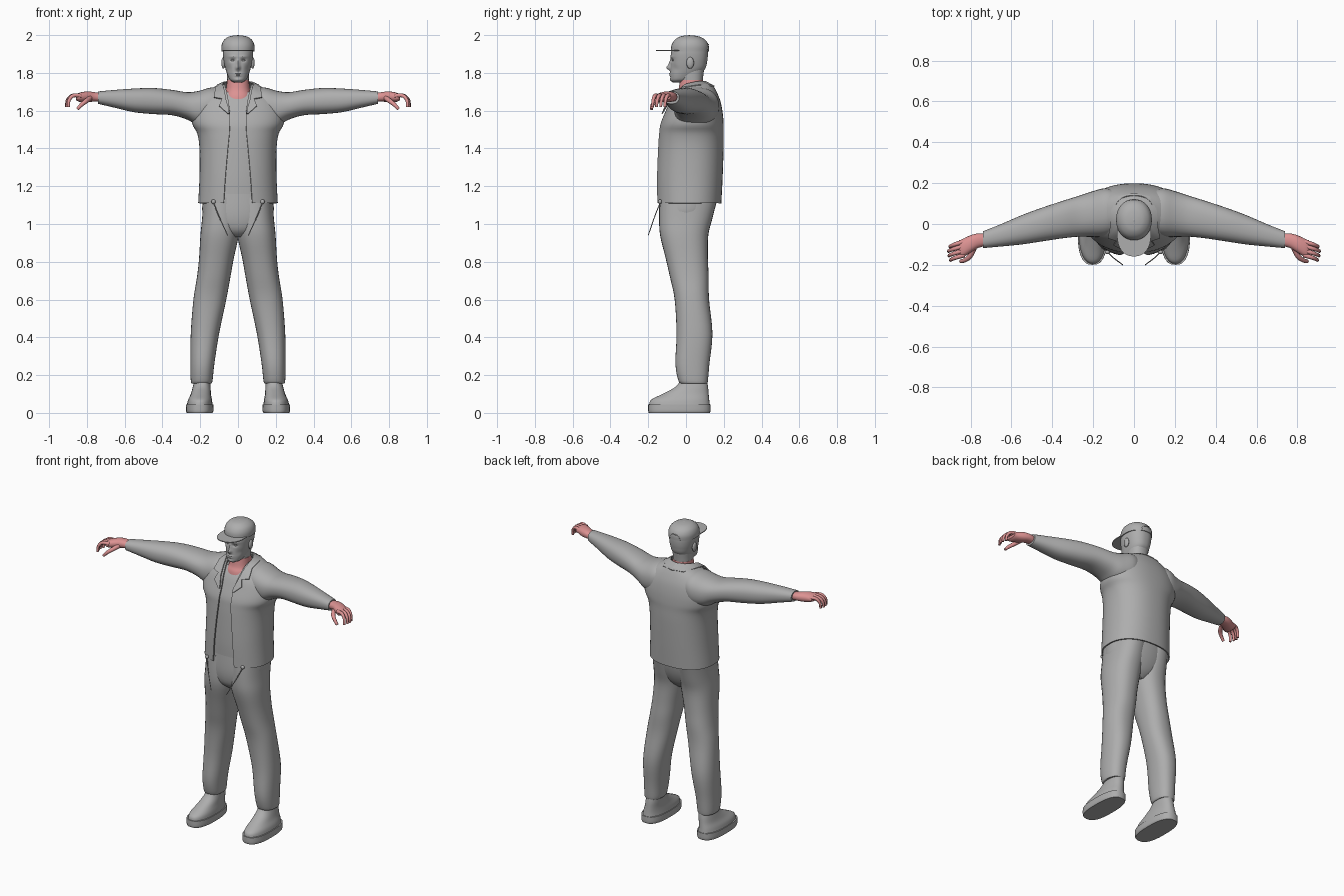
import bpy, bmesh
from math import sin, cos, pi, asin, exp, radians
from mathutils import Vector

cube = bpy.data.objects.get("Cube")
if cube:
    bpy.data.objects.remove(cube)


def material(name, rgb):
    mat = bpy.data.materials.new(name)
    mat.use_nodes = True
    mat.diffuse_color = (*rgb, 1)
    mat.node_tree.nodes["Principled BSDF"].inputs["Base Color"].default_value = (*rgb, 1)
    return mat


GREY = material("plain grey", (0.42, 0.42, 0.42))
PINK = material("pink skin", (0.72, 0.29, 0.29))
parts = []


def finish(bm, name, mat, mirror=False, thickness=0):
    bmesh.ops.recalc_face_normals(bm, faces=bm.faces)
    mesh = bpy.data.meshes.new(name)
    bm.to_mesh(mesh)
    bm.free()
    mesh.materials.append(mat)
    obj = bpy.data.objects.new(name, mesh)
    bpy.context.collection.objects.link(obj)
    if thickness:
        solid = obj.modifiers.new("thickness", "SOLIDIFY")
        solid.thickness, solid.offset = thickness, 0
    if mirror:
        obj.modifiers.new("mirror", "MIRROR").use_clip = True
    parts.append(obj)
    return obj


def resample(rows, steps):
    """Smooth the rows with a spline passing through each of them."""
    out = []
    for i in range(len(rows) - 1):
        quad = [rows[max(i - 1, 0)], rows[i], rows[i + 1], rows[min(i + 2, len(rows) - 1)]]
        for k in range(steps):
            u = k / steps
            out.append([b + u * ((c - a) / 2 + u * (a - 2.5 * b + 2 * c - d / 2
                        + u * (1.5 * (b - c) + (d - a) / 2))) for a, b, c, d in zip(*quad)])
    return out + [list(rows[-1])]


def bridge(bm, rings, closed=True):
    for low, high in zip(rings, rings[1:]):
        n = len(low)
        for i in range(n if closed else n - 1):
            j = (i + 1) % n
            bm.faces.new((low[i], low[j], high[j], high[i]))
    if closed:
        bm.faces.new(rings[0][::-1])
        bm.faces.new(rings[-1])


PLACE = {"z": lambda t, a, b: (a, b, t), "x": lambda t, a, b: (t, a, b)}


def add_loft(bm, rows, axis="z", power=2.3, segs=32, steps=4):
    """Rows hold position, two limits across, two limits in depth, optional front gap."""
    rings, is_open = [], len(rows[0]) > 5
    for row in resample(rows, steps):
        t, a0, a1, b0, b1 = row[:5]
        ra, rb = (a1 - a0) / 2, (b1 - b0) / 2
        start = asin((row[5] / ra) ** (power / 2)) if is_open else 0
        ring = []
        for i in range(segs + is_open):
            ang = start + (2 * pi - 2 * start) * i / segs
            s, c = sin(ang), cos(ang)
            a = (a0 + a1) / 2 + ra * abs(s) ** (2 / power) * (1 if s > 0 else -1)
            b = (b0 + b1) / 2 - rb * abs(c) ** (2 / power) * (1 if c > 0 else -1)
            ring.append(bm.verts.new(PLACE[axis](t, a, b)))
        rings.append(ring)
    bridge(bm, rings, not is_open)


def loft(name, rows, mat=GREY, mirror=False, thickness=0, **shape):
    bm = bmesh.new()
    add_loft(bm, rows, **shape)
    return finish(bm, name, mat, mirror, thickness)


def sym(rows):
    """Turn half widths into left and right limits."""
    return [(r[0], -r[1], *r[1:]) for r in rows]


def add_tube(bm, points, radius, tip=1.0, segs=10):
    path = [Vector(p) for p in resample(points, 4)]
    rings = []
    for i, p in enumerate(path):
        along = path[min(i + 1, len(path) - 1)] - path[max(i - 1, 0)]
        turn = along.to_track_quat("Z", "Y")
        r = radius * (1 + (tip - 1) * i / (len(path) - 1))
        rings.append([bm.verts.new(p + turn @ Vector((r * cos(2 * pi * k / segs),
                      r * sin(2 * pi * k / segs), 0))) for k in range(segs)])
    bridge(bm, rings)


def add_ball(bm, loc, size):
    made = bmesh.ops.create_uvsphere(bm, u_segments=16, v_segments=10, radius=1)["verts"]
    for v in made:
        v.co = Vector(a * b for a, b in zip(v.co, size)) + Vector(loc)


# Open jacket body and the shirt behind its opening
jacket = sym([(1.11, .207, -.155, .183, .075), (1.25, .2, -.155, .19, .066),
              (1.4, .2, -.147, .195, .053), (1.48, .212, -.14, .195, .045),
              (1.53, .238, -.132, .195, .043), (1.59, .24, -.108, .19, .043),
              (1.65, .218, -.08, .178, .05), (1.70, .165, -.042, .158, .06),
              (1.737, .092, -.01, .137, .07)])
loft("jacket_body", jacket, thickness=.008, segs=56)
loft("shirt", [(z if z > 1.2 else 1.16, a + .014, b - .014, f + .014, k - .014)
               for z, a, b, f, k, gap in jacket[:-1]])

# Sleeves
loft("sleeve", [(.08, -.04, .16, 1.56, 1.715), (.14, -.06, .175, 1.52, 1.723),
                (.21, -.063, .158, 1.52, 1.704), (.27, -.062, .138, 1.553, 1.698),
                (.35, -.07, .113, 1.576, 1.71), (.45, -.085, .08, 1.582, 1.72),
                (.55, -.1, .043, 1.592, 1.717), (.65, -.11, 0, 1.615, 1.71),
                (.74, -.118, -.036, 1.636, 1.702)], mirror=True, axis="x")

# Folded collar with notched lapels
pairs = [((0, .1, 1.755), (0, .15, 1.728)), ((.05, .085, 1.755), (.075, .135, 1.728)),
         ((.075, .045, 1.75), (.11, .07, 1.735)), ((.08, -.005, 1.738), (.118, -.02, 1.722)),
         ((.07, -.05, 1.7), (.128, -.068, 1.67)), ((.062, -.088, 1.655), (.085, -.082, 1.662)),
         ((.05, -.112, 1.615), (.1, -.102, 1.625)), ((.045, -.126, 1.585), (.055, -.126, 1.585))]
bm = bmesh.new()
bridge(bm, [[bm.verts.new(p) for p in pair] for pair in pairs], closed=False)
finish(bm, "collar", GREY, mirror=True, thickness=.007)

# Trousers
loft("trouser_leg", [(.155, .142, .245, -.025, .112), (.17, .135, .25, -.04, .116),
                     (.26, .125, .252, -.056, .124), (.42, .1, .25, -.05, .14),
                     (.6, .062, .236, -.06, .122), (.72, .04, .217, -.085, .12),
                     (.82, .022, .206, -.108, .116), (.94, -.004, .199, -.137, .118),
                     (1.03, -.01, .19, -.142, .14), (1.14, -.01, .183, -.138, .168)], mirror=True)
loft("trouser_hips", sym([(.93, .04, -.09, .07), (.97, .13, -.13, .11),
                          (1.05, .187, -.144, .145), (1.17, .182, -.138, .168)]))

# Shoes
loft("shoe_sole", [(0, .135, .272, -.197, .127), (.012, .13, .276, -.2, .13),
                   (.045, .131, .275, -.2, .13)], mirror=True, power=2.6)
loft("shoe_upper", [(.045, .135, .27, -.195, .126), (.07, .138, .264, -.184, .123),
                    (.1, .143, .25, -.125, .12), (.135, .145, .24, -.06, .117),
                    (.17, .147, .232, -.03, .112), (.2, .15, .23, -.02, .108)], mirror=True)

# Hands: palm, four curled fingers and a thumb
bm = bmesh.new()
add_loft(bm, [(.71, -.105, -.05, 1.645, 1.69), (.76, -.116, -.046, 1.648, 1.698),
              (.8, -.14, -.055, 1.645, 1.702), (.84, -.163, -.074, 1.647, 1.695),
              (.858, -.158, -.08, 1.656, 1.686)], axis="x", segs=20)
for k in range(4):
    y, reach = -.086 - .022 * k, (.9, 1, .96, .85)[k]
    add_tube(bm, [(.83, y, 1.678), (.85 + .025 * reach, y - .012, 1.68),
                  (.845 + .058 * reach, y - .022, 1.655), (.84 + .068 * reach, y - .026, 1.62)],
             .0115, .65)
add_tube(bm, [(.785, -.12, 1.665), (.805, -.16, 1.65), (.83, -.178, 1.63),
              (.85, -.183, 1.608)], .015, .55)
finish(bm, "hand", PINK, mirror=True)

# Neck
loft("neck_skin", sym([(1.64, .085, -.062, .11), (1.68, .076, -.054, .105),
                       (1.71, .064, -.04, .095), (1.762, .058, -.032, .09)]), PINK)
loft("upper_neck", sym([(1.762, .057, -.031, .089), (1.79, .058, -.035, .092),
                        (1.85, .06, -.03, .1)]))

# Head with modelled face: each bump is side offset, height, spread, spread, push
head = loft("head", sym([(1.75, .022, -.07, -.01), (1.762, .042, -.08, .025),
                         (1.785, .054, -.083, .06), (1.82, .066, -.082, .1),
                         (1.86, .075, -.08, .112), (1.9, .08, -.08, .116),
                         (1.94, .08, -.07, .114)]), segs=112, steps=9)
bumps = [(0, 1.827, .011, .013, -.02), (0, 1.85, .009, .02, -.01), (.028, 1.867, .013, .008, .009),
         (.028, 1.886, .022, .006, -.004), (0, 1.796, .02, .004, -.006),
         (0, 1.786, .016, .004, -.006), (0, 1.763, .018, .008, -.005), (.05, 1.82, .014, .02, .005)]
for v in head.data.vertices:
    if v.co.y < 0:
        v.co.y += sum(push * exp(-((abs(v.co.x) - x) / sx) ** 2 - ((v.co.z - z) / sz) ** 2)
                      for x, z, sx, sz, push in bumps)
bm = bmesh.new()
add_ball(bm, (.028, -.066, 1.867), (.011, .008, .006))
finish(bm, "eye", GREY, mirror=True)
bm = bmesh.new()
add_ball(bm, (.077, .022, 1.853), (.011, .02, .031))
finish(bm, "ear", GREY, mirror=True)

# Cap with flat peak, back strap and top button
loft("cap_dome", sym([(1.914, .087, -.08, .121), (1.945, .087, -.077, .12),
                      (1.972, .076, -.062, .105), (1.99, .053, -.037, .077),
                      (1.997, .028, -.01, .047), (1.999, .006, .012, .024)]), power=2.1)
loft("cap_peak", sym([(1.916, .083, -.159, .06), (1.921, .083, -.159, .06)]), steps=1)
bm = bmesh.new()
add_tube(bm, [(-.035, .112, 1.917), (-.028, .114, 1.94), (0, .119, 1.951),
              (.028, .114, 1.94), (.035, .112, 1.917)], .003)
add_ball(bm, (0, .018, 1.997), (.007, .007, .003))
finish(bm, "cap_trim", GREY)

# Hem drawstrings and toggles
bm = bmesh.new()
add_tube(bm, [(.13, -.135, 1.115), (.105, -.162, 1.05), (.055, -.2, .94)], .0025, segs=6)
add_ball(bm, (.13, -.138, 1.118), (.012, .01, .012))
finish(bm, "drawstring", GREY, mirror=True)

# Bake modifiers and smooth the surfaces
bpy.ops.object.select_all(action="DESELECT")
for obj in parts:
    obj.select_set(True)
bpy.context.view_layer.objects.active = parts[0]
bpy.ops.object.convert(target="MESH")
bpy.ops.object.shade_smooth_by_angle(angle=radians(40))
